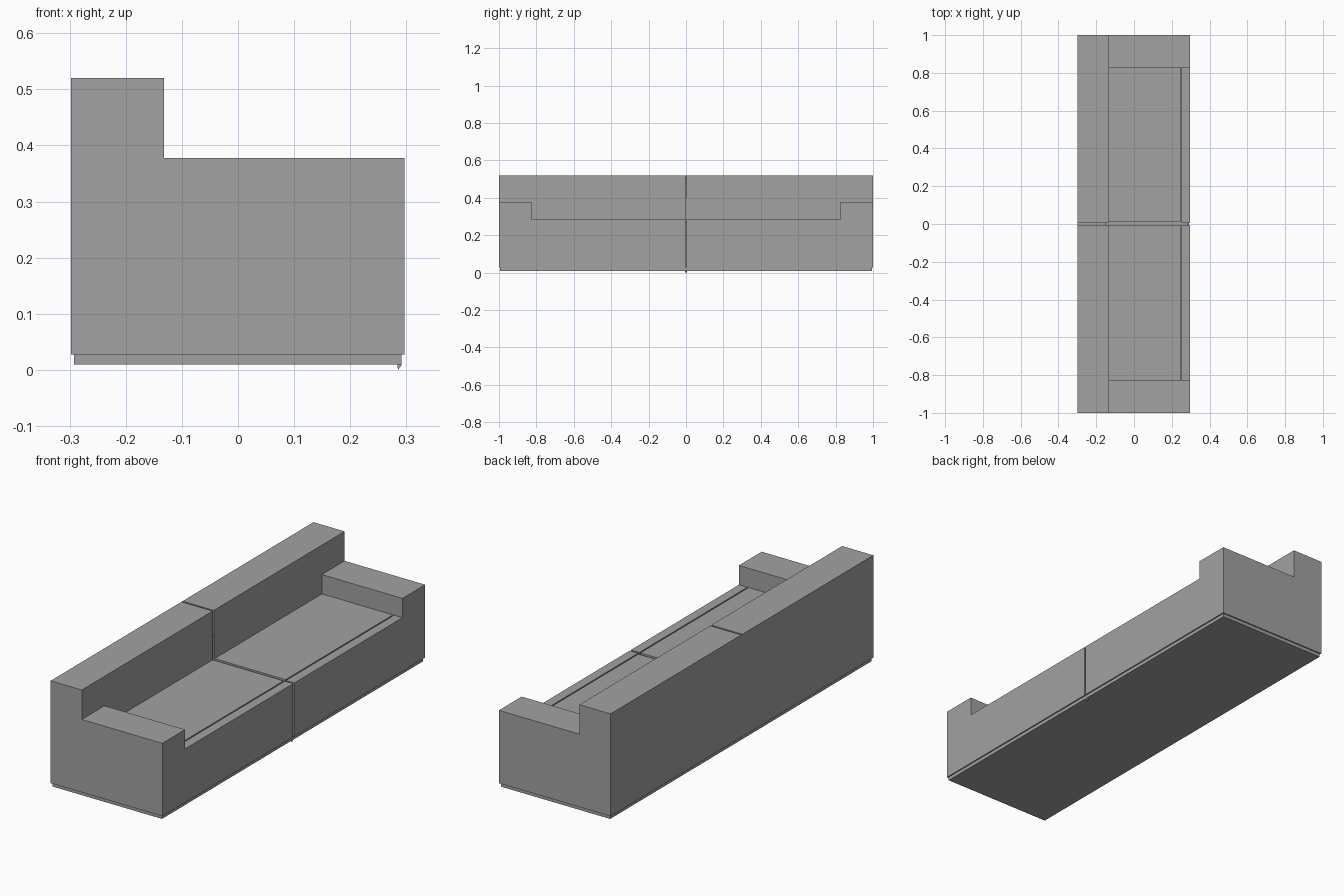
import bpy
import bmesh

if "Cube" in bpy.data.objects:
    bpy.data.objects.remove(bpy.data.objects["Cube"])

grey = bpy.data.materials.new("upholstery grey")
grey.use_nodes = True
colour = (0.36, 0.36, 0.36, 1)
grey.diffuse_color = colour
grey.node_tree.nodes["Principled BSDF"].inputs["Base Color"].default_value = colour


def prism(name, outline, y0, y1):
    """Extrude an x-z outline along y."""
    bm = bmesh.new()
    face = bm.faces.new([bm.verts.new((x, y0, z)) for x, z in outline])
    side = bmesh.ops.extrude_face_region(bm, geom=[face])["geom"]
    verts = [v for v in side if isinstance(v, bmesh.types.BMVert)]
    bmesh.ops.translate(bm, verts=verts, vec=(0, y1 - y0, 0))
    bmesh.ops.recalc_face_normals(bm, faces=bm.faces)
    mesh = bpy.data.meshes.new(name)
    bm.to_mesh(mesh)
    bm.free()
    mesh.materials.append(grey)
    obj = bpy.data.objects.new(name, mesh)
    bpy.context.collection.objects.link(obj)
    return obj


def box(name, x0, x1, y0, y1, z0, z1):
    return prism(name, [(x0, z0), (x1, z0), (x1, z1), (x0, z1)], y0, y1)


def cut(target, *size):
    """Carve a box out of the target and discard the cutter."""
    cutter = box("cutter", *size)
    cutter.hide_render = True
    mod = target.modifiers.new("cut", "BOOLEAN")
    mod.operation = "DIFFERENCE"
    mod.solver = "EXACT"
    mod.object = cutter
    bpy.context.view_layer.objects.active = target
    bpy.ops.object.modifier_apply(modifier=mod.name)
    bpy.data.objects.remove(cutter)


BACK, FRONT, REST = -0.298, 0.297, -0.132
SEAT, ARM, TOP = 0.285, 0.378, 0.52
INNER, GAP, DEPTH = 0.827, 0.004, 0.015

# Sofa body: backrest and arms in one stepped profile
body = prism("sofa_body", [(BACK, 0.027), (FRONT, 0.027), (FRONT, ARM),
                           (REST, ARM), (REST, TOP), (BACK, TOP)], -1, 1)

# Seat recess between the arms
cut(body, REST, 0.4, -INNER, INNER, SEAT, 0.6)

# Seams: cushion front, cushion middle, front rail, backrest face, backrest top
cut(body, 0.246, 0.252, -INNER + 0.003, INNER - 0.003, SEAT - DEPTH, 0.4)
cut(body, REST - 0.008, 0.249, -GAP, 0.011, SEAT - DEPTH, 0.4)
cut(body, 0.248, 0.4, -GAP, GAP, SEAT - DEPTH, 0.4)
cut(body, FRONT - DEPTH, 0.4, -GAP, GAP, 0.02, 0.4)
cut(body, REST - DEPTH, 0, -GAP, GAP, SEAT - DEPTH, 0.6)
cut(body, BACK + 0.002, 0, -GAP, GAP, TOP - DEPTH, 0.6)

# Recessed plinth
box("plinth", -0.292, 0.291, -0.994, 0.994, 0.01, 0.027)

# Small wedge foot under the middle seam
prism("centre_foot", [(0.284, 0.012), (0.285, 0), (0.291, 0.008), (0.291, 0.012)],
      -0.005, 0.005)
